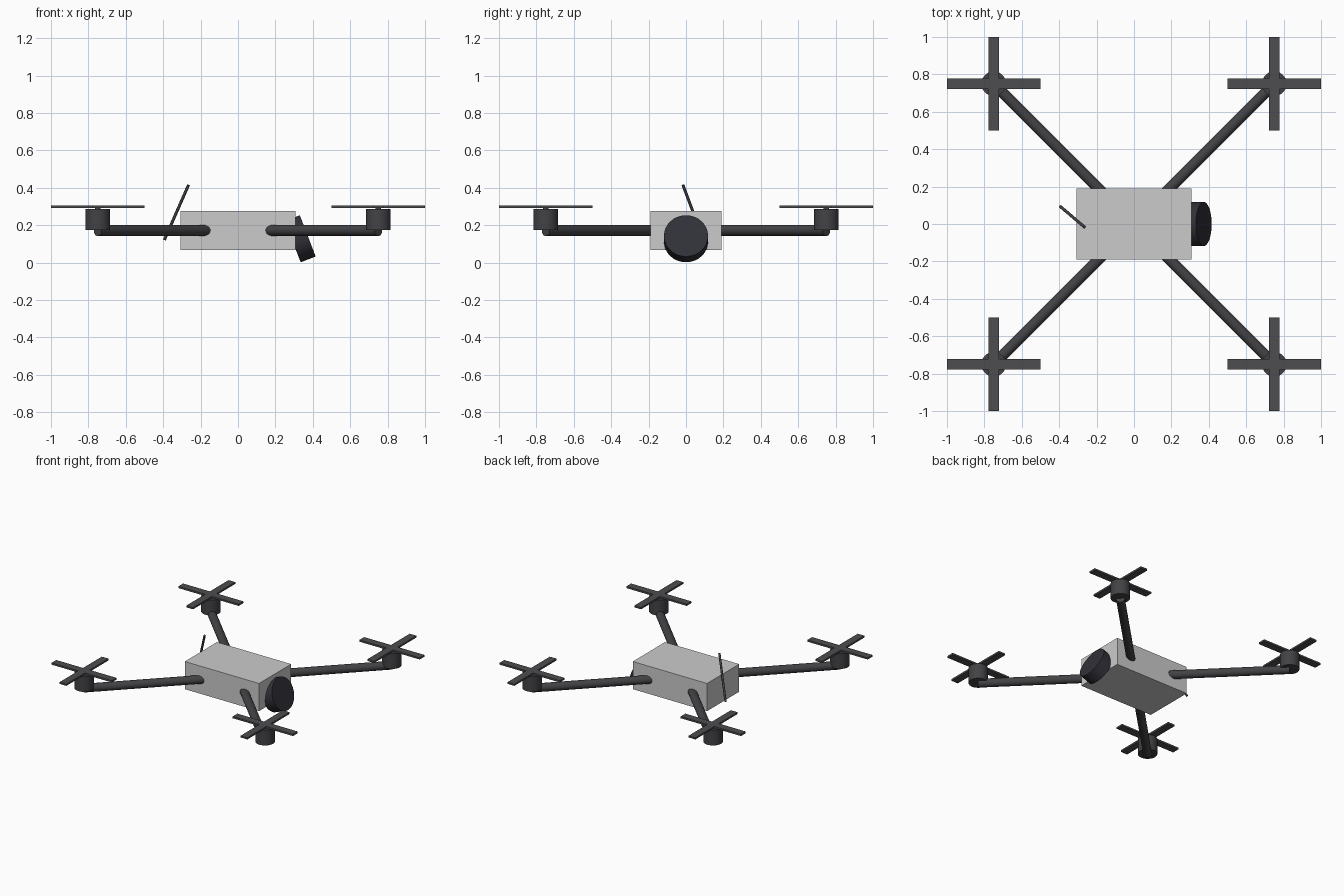
import bpy
from math import radians, sin, cos
from mathutils import Vector

if "Cube" in bpy.data.objects:
    bpy.data.objects.remove(bpy.data.objects["Cube"])


def material(name, rgb):
    m = bpy.data.materials.new(name)
    m.diffuse_color = (*rgb, 1)
    m.use_nodes = True
    m.node_tree.nodes["Principled BSDF"].inputs["Base Color"].default_value = m.diffuse_color
    return m


DARK = material("dark_plastic", (0.055, 0.055, 0.06))
BLADE = material("blade_plastic", (0.075, 0.075, 0.08))
LENS = material("lens_black", (0.03, 0.03, 0.04))


def box(name, centre, size, mat=None):
    bpy.ops.mesh.primitive_cube_add(size=1, location=centre)
    ob = bpy.context.object
    ob.name = name
    ob.scale = size
    bpy.ops.object.transform_apply(location=False, rotation=False, scale=True)
    if mat:
        ob.data.materials.append(mat)
    return ob


def rod(name, a, b, radius, sides, mat):
    a, b = Vector(a), Vector(b)
    bpy.ops.mesh.primitive_cylinder_add(vertices=sides, radius=radius,
                                        depth=(b - a).length, location=(a + b) / 2)
    ob = bpy.context.object
    ob.name = name
    ob.rotation_euler = (b - a).to_track_quat('Z', 'Y').to_euler()
    ob.data.materials.append(mat)
    bpy.ops.object.shade_smooth_by_angle(angle=radians(35))
    return ob


# Body
box("body", (0, 0, 0.172), (0.615, 0.38, 0.207))

# Four diagonal arms, each with a motor and a crossed propeller
for sx, xn in ((-1, "rear"), (1, "nose")):
    for sy, yn in ((-1, "right"), (1, "left")):
        tag = f"{xn}_{yn}"
        x, y = 0.75 * sx, 0.75 * sy
        rod(f"arm_{tag}", (0.1 * sx, 0.1 * sy, 0.172), (x, y, 0.172), 0.03, 24, DARK)
        rod(f"motor_{tag}", (x, y, 0.174), (x, y, 0.288), 0.066, 32, DARK)
        rod(f"shaft_{tag}", (x, y, 0.28), (x, y, 0.298), 0.015, 12, DARK)
        box(f"blade_long_{tag}", (x, y, 0.298), (0.5, 0.056, 0.013), BLADE)
        box(f"blade_cross_{tag}", (x, y, 0.298), (0.056, 0.5, 0.013), BLADE)

# Tilted camera at the nose
tilt = radians(21)
axis = Vector((cos(tilt), 0, sin(tilt)))
face = Vector((0.373, 0, 0.143))
rod("camera", face - axis * 0.086, face, 0.118, 32, LENS)

# Leaning antenna at the rear
rod("antenna", (-0.393, 0.093, 0.123), (-0.265, -0.016, 0.414), 0.008, 12, DARK)
